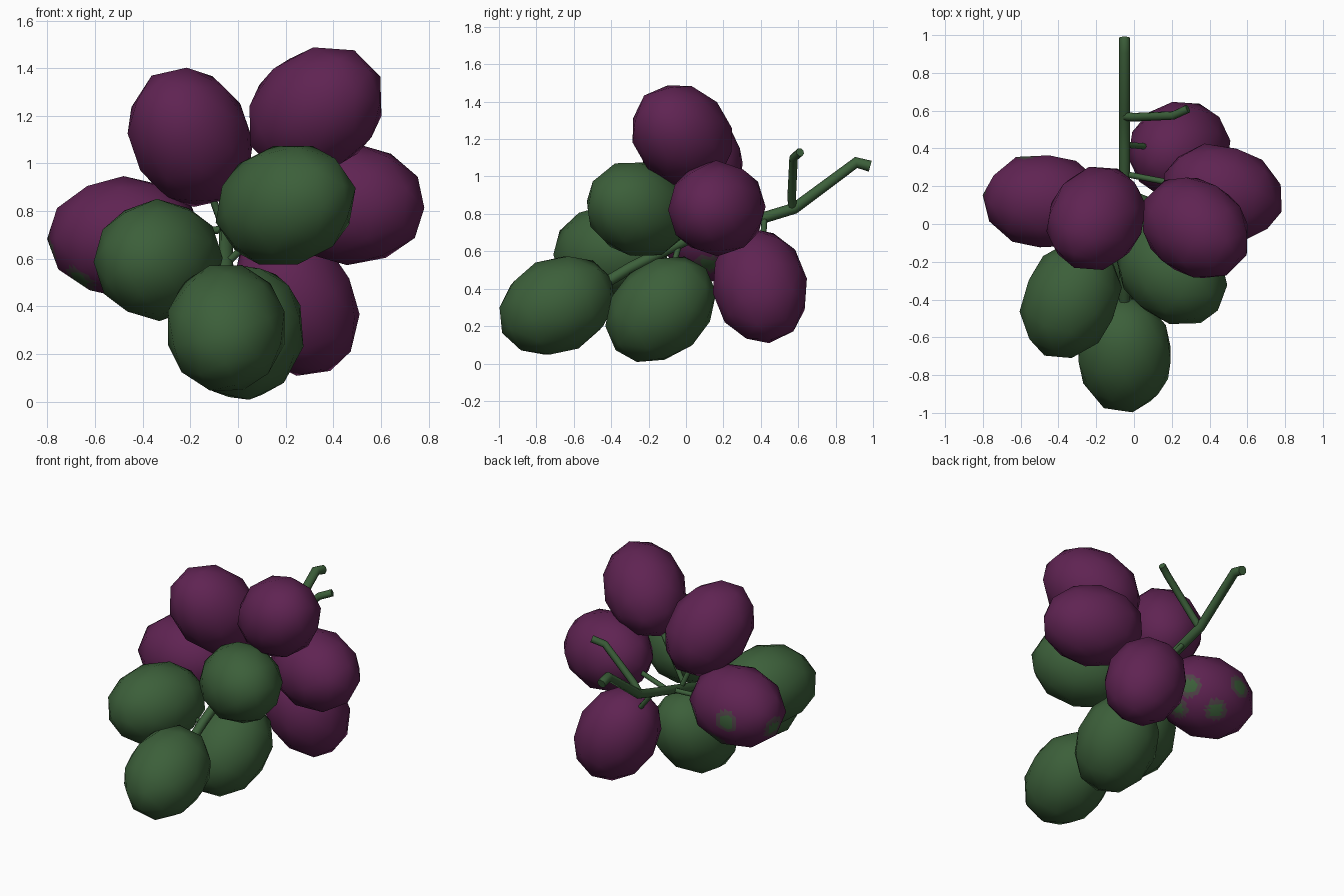
import bpy, bmesh
from mathutils import Vector

if "Cube" in bpy.data.objects:
    bpy.data.objects.remove(bpy.data.objects["Cube"])


def material(name, rgb):
    m = bpy.data.materials.new(name)
    m.diffuse_color = (*rgb, 1)
    m.use_nodes = True
    m.node_tree.nodes["Principled BSDF"].inputs["Base Color"].default_value = m.diffuse_color
    return m


PURPLE = material("purple_skin", (0.115, 0.017, 0.085))
GREEN = material("green_skin", (0.045, 0.115, 0.042))
BLEND = material("half_ripe_skin", (0.08, 0.055, 0.065))
HALF_LENGTH, HALF_WIDTH = 0.328, 0.257


def grape(name, centre, axis, mat, spots=()):
    """Elongated low-poly berry pointing along axis, optionally with unripe spots."""
    bm = bmesh.new()
    bmesh.ops.create_icosphere(bm, subdivisions=2, radius=1)
    if spots:
        bmesh.ops.subdivide_edges(bm, edges=bm.edges[:], cuts=5, use_grid_fill=True)
    for v in bm.verts:
        v.co = Vector((v.co.x * HALF_WIDTH, v.co.y * HALF_WIDTH, v.co.z * HALF_LENGTH))
    for f in bm.faces:
        f.smooth = True
    me = bpy.data.meshes.new(name)
    bm.to_mesh(me)
    bm.free()
    me.materials.append(mat)
    ob = bpy.data.objects.new(name, me)
    bpy.context.collection.objects.link(ob)
    rot = Vector(axis).to_track_quat('Z', 'Y')
    ob.location = centre
    ob.rotation_euler = rot.to_euler()
    if spots:
        me.materials.append(BLEND)
        me.materials.append(GREEN)
        for p in me.polygons:
            d = min((rot @ p.center - Vector(s)).length for s in spots)
            p.material_index = 2 if d < 0.045 else 1 if d < 0.075 else 0
        # keep the shading as soft as on the other berries
        me.normals_split_custom_set_from_vertices([
            Vector((v.co.x / HALF_WIDTH**2, v.co.y / HALF_WIDTH**2,
                    v.co.z / HALF_LENGTH**2)).normalized() for v in me.vertices])
    return ob


def tube(name, points, radius):
    """Round woody tube along points."""
    cu = bpy.data.curves.new(name, 'CURVE')
    cu.dimensions = '3D'
    cu.bevel_depth = radius
    cu.bevel_resolution = 2
    cu.use_fill_caps = True
    sp = cu.splines.new('POLY')
    sp.points.add(len(points) - 1)
    for p, co in zip(sp.points, points):
        p.co = (*co, 1)
    cu.materials.append(GREEN)
    ob = bpy.data.objects.new(name, cu)
    bpy.context.collection.objects.link(ob)


# Berries: name, centre, long axis, skin
berries = [
    ("grape_top_left", (-0.20, 0.03, 1.11), (-0.36, -0.57, 0.73), PURPLE),
    ("grape_top_right", (0.325, -0.02, 1.22), (0.69, -0.50, 0.52), PURPLE),
    ("grape_right", (0.47, 0.165, 0.83), (0.94, -0.30, -0.05), PURPLE),
    ("grape_left", (-0.475, 0.12, 0.69), (-0.98, 0.10, -0.02), PURPLE),
    ("grape_low_back", (0.24, 0.395, 0.415), (0.45, 0.20, -0.87), PURPLE),
    ("grape_mid_right", (0.20, -0.255, 0.825), (0.72, -0.60, 0.25), GREEN),
    ("grape_mid_left", (-0.335, -0.40, 0.595), (-0.42, -0.90, -0.05), GREEN),
    ("grape_front_tip", (-0.05, -0.69, 0.31), (0.0, -0.90, -0.45), GREEN),
    ("grape_bottom", (0.025, -0.135, 0.29), (-0.12, -0.73, -0.66), GREEN),
]
left_spots = [(-0.08, 0.24, 0.0), (-0.29, 0.04, -0.05), (0.05, 0.17, -0.19),
              (0.22, 0.12, -0.06), (0.22, 0.0, -0.15), (-0.19, -0.08, -0.18)]
for name, centre, axis, mat in berries:
    grape(name, centre, axis, mat, left_spots if name == "grape_left" else ())

# Main stem with bent tip, and side tendril
tube("main_stem", [(-0.05, 0.985, 1.055), (-0.05, 0.91, 1.075), (-0.05, 0.58, 0.83),
                   (-0.05, 0.40, 0.775), (-0.05, 0.0, 0.66), (-0.05, -0.30, 0.51),
                   (-0.05, -0.45, 0.42)], 0.03)
tube("side_tendril", [(-0.05, 0.57, 0.83), (0.0, 0.565, 0.89), (0.21, 0.575, 1.10),
                      (0.285, 0.61, 1.13)], 0.023)

# Short stalks joining each berry to the stem
for name, c, axis, mat in berries:
    y = max(-0.42, min(0.42, c[1] + 0.1))
    z = 0.66 + (0.29 if y > 0 else 0.53) * y
    tube(name.replace("grape", "stalk"), [(-0.05, y, z), c], 0.016)
